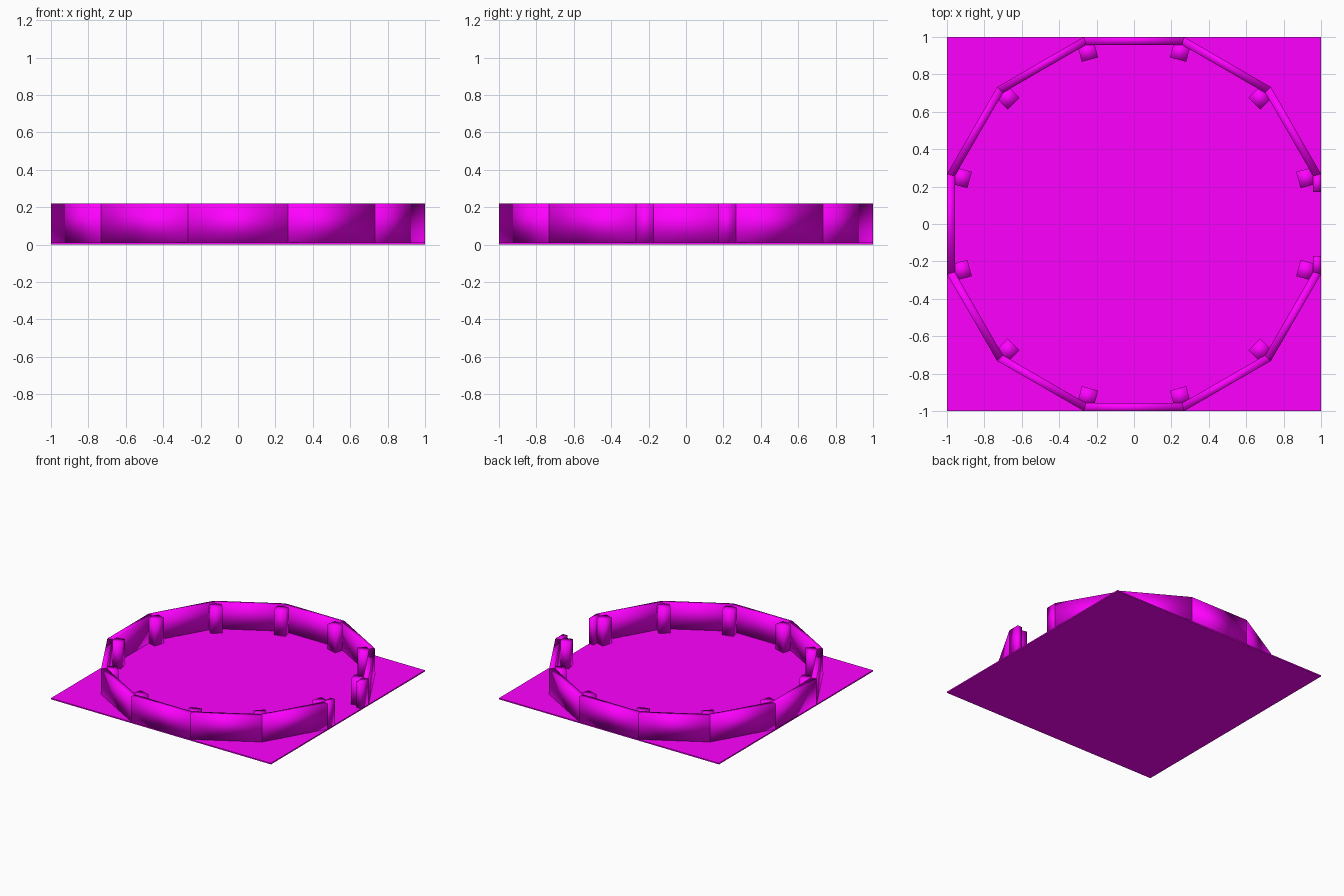
import bpy, bmesh
from math import radians, cos, sin, tan
from mathutils import Matrix, Vector

if "Cube" in bpy.data.objects:
    bpy.data.objects.remove(bpy.data.objects["Cube"])

FLOOR, TOP = 0.01, 0.22
OUTER, INNER = 1.0, 0.958          # distance of wall faces from the centre
HALF = tan(radians(15))            # half side length per unit apothem

mat = bpy.data.materials.new("magenta")
mat.diffuse_color = (1.0, 0.0, 1.0, 1.0)
mat.use_nodes = True
mat.node_tree.nodes["Principled BSDF"].inputs["Base Color"].default_value = mat.diffuse_color


def prism(name, outline, z0, z1, angle=0.0, smooth=True):
    """Extrude an anticlockwise outline upward, turned about z."""
    bm = bmesh.new()
    face = bm.faces.new([bm.verts.new((x, y, z0)) for x, y in outline])
    out = bmesh.ops.extrude_face_region(bm, geom=[face])
    verts = [g for g in out["geom"] if isinstance(g, bmesh.types.BMVert)]
    bmesh.ops.translate(bm, vec=Vector((0, 0, z1 - z0)), verts=verts)
    bmesh.ops.rotate(bm, verts=bm.verts, matrix=Matrix.Rotation(angle, 3, "Z"))
    bmesh.ops.recalc_face_normals(bm, faces=bm.faces)
    for f in bm.faces:
        f.smooth = smooth
    mesh = bpy.data.meshes.new(name)
    bm.to_mesh(mesh)
    bm.free()
    mesh.materials.append(mat)
    obj = bpy.data.objects.new(name, mesh)
    bpy.context.collection.objects.link(obj)
    return obj


# Thin square floor
prism("floor", [(-1, -1), (1, -1), (1, 1), (-1, 1)], 0, FLOOR, smooth=False)

# Eleven full mitred wall panels; the +x side is left open
o, i = OUTER * HALF, INNER * HALF
for k in range(1, 12):
    prism(f"wall_panel_{k}", [(INNER, -i), (OUTER, -o), (OUTER, o), (INNER, i)],
          FLOOR, TOP, radians(30 * k))

# Short wall stubs either side of the entrance
g = 0.17
prism("entrance_wall_left", [(INNER, g), (OUTER, g), (OUTER, o), (INNER, i)], FLOOR, TOP)
prism("entrance_wall_right", [(INNER, -i), (OUTER, -o), (OUTER, -g), (INNER, -g)], FLOOR, TOP)

# Square posts inside each corner
r0, r1, h = 0.91, 0.995, 0.045
for k in range(12):
    prism(f"post_{k}", [(r0, -h), (r1, -h), (r1, h), (r0, h)],
          FLOOR, TOP - 0.004, radians(15 + 30 * k))
